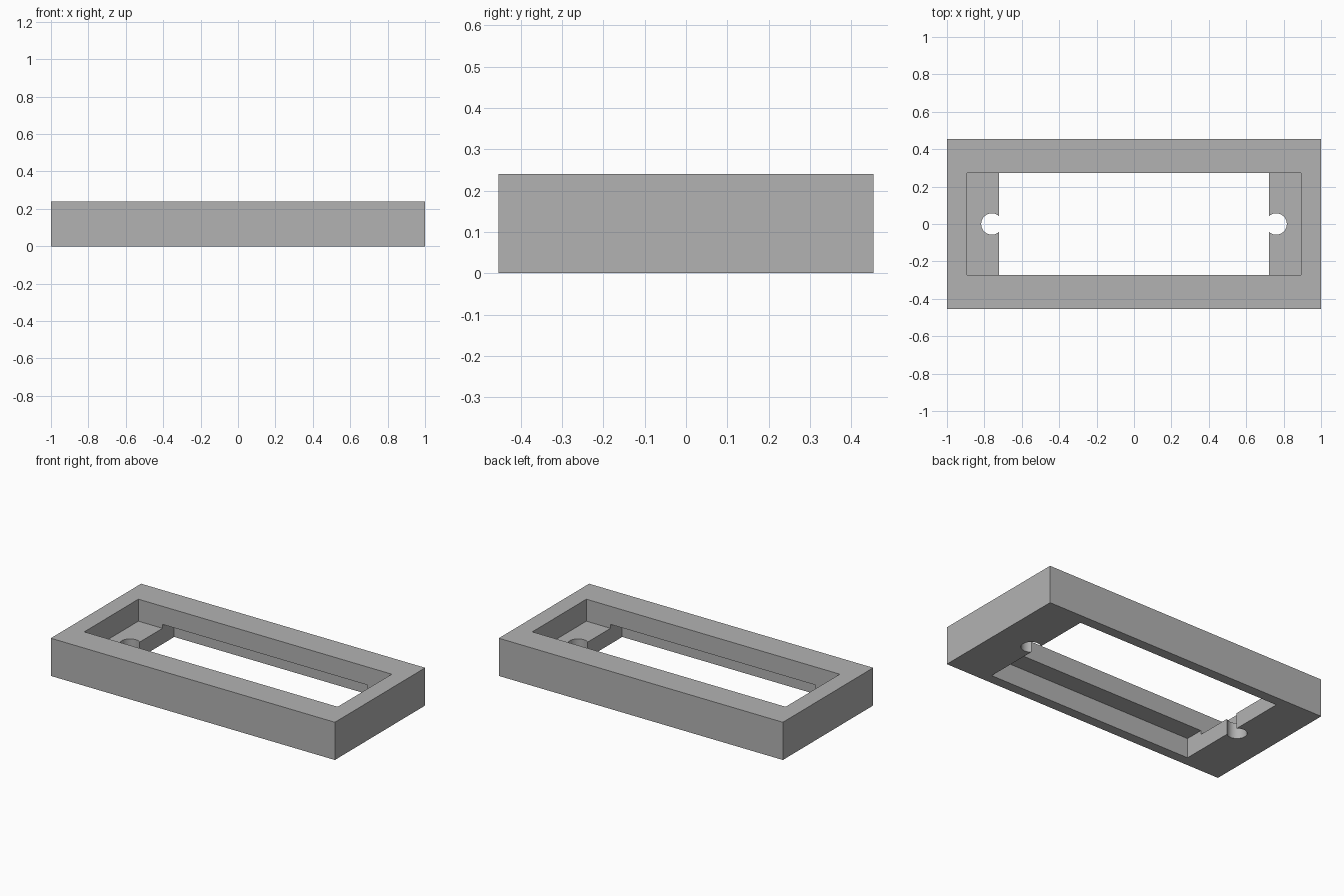
import bpy
import math

cube = bpy.data.objects.get("Cube")
if cube:
    bpy.data.objects.remove(cube, do_unlink=True)

HEIGHT = 0.24
LEDGE_TOP = 0.10      # floor of the upper pocket
SLOT_TOP = 0.125      # ceiling of the wider lower slot

grey = bpy.data.materials.new("plain_grey")
grey.use_nodes = True
colour = (0.45, 0.45, 0.45, 1)
grey.diffuse_color = colour
grey.node_tree.nodes["Principled BSDF"].inputs["Base Color"].default_value = colour


def box(name, width, depth, bottom, top):
    bpy.ops.mesh.primitive_cube_add(size=1, location=(0, 0, (bottom + top) / 2))
    obj = bpy.context.object
    obj.name = name
    obj.scale = (width, depth, top - bottom)
    bpy.ops.object.transform_apply(location=True, rotation=False, scale=True)
    obj.data.materials.append(grey)
    return obj


def cut(target, cutter):
    cutter.hide_render = True
    mod = target.modifiers.new("cut", 'BOOLEAN')
    mod.operation = 'DIFFERENCE'
    mod.solver = 'EXACT'
    mod.object = cutter
    bpy.ops.object.select_all(action='DESELECT')
    target.select_set(True)
    bpy.context.view_layer.objects.active = target
    bpy.ops.object.modifier_apply(modifier=mod.name)
    bpy.data.objects.remove(cutter, do_unlink=True)


# Outer block
frame = box("frame", 2, 0.908, 0, HEIGHT)

# Upper pocket, leaving a ledge at each end
cut(frame, box("pocket_cutter", 1.784, 0.544, LEDGE_TOP, 0.5))

# Lower slot, shorter but wider, undercutting the long rails
cut(frame, box("slot_cutter", 1.444, 0.78, -0.3, SLOT_TOP))

# Round screw notch in each ledge
for side in (-1, 1):
    bpy.ops.mesh.primitive_cylinder_add(vertices=48, radius=0.057, depth=0.38,
                                        location=(side * 0.76, 0, 0))
    notch = bpy.context.object
    notch.name = "notch_cutter"
    notch.data.materials.append(grey)
    cut(frame, notch)

# Smooth notch walls, sharp edges elsewhere
bpy.ops.object.shade_smooth_by_angle(angle=math.radians(30))
